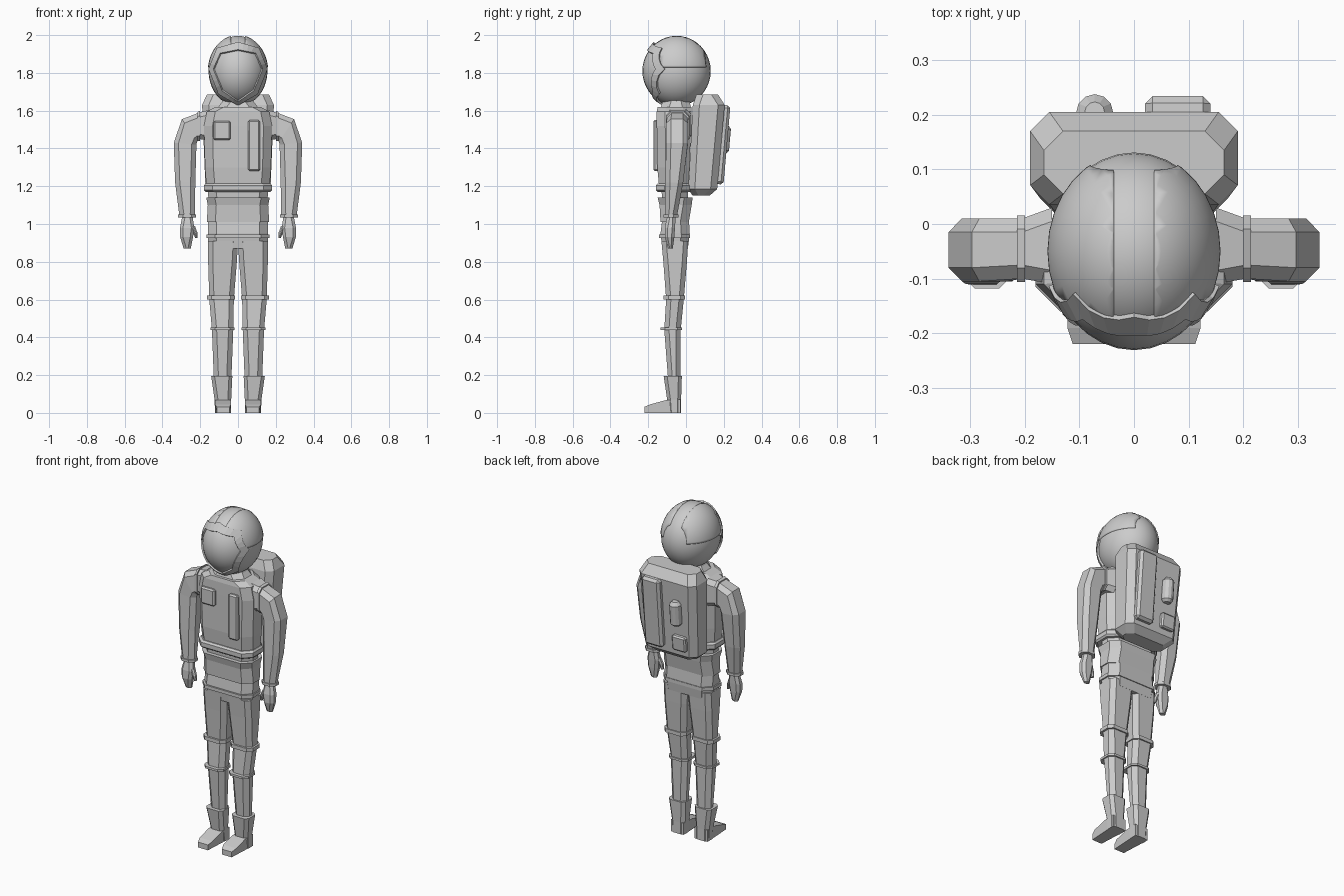
import bpy, bmesh, math
from mathutils import Vector

if "Cube" in bpy.data.objects:
    bpy.data.objects.remove(bpy.data.objects["Cube"])

grey = bpy.data.materials.new("suit_grey")
grey.diffuse_color = (0.6, 0.6, 0.6, 1)
grey.use_nodes = True
grey.node_tree.nodes["Principled BSDF"].inputs["Base Color"].default_value = grey.diffuse_color
HEAD = Vector((0, -0.05, 1.81))
RAD = Vector((0.156, 0.181, 0.186))


def finish(name, bm, mirror=False, smooth=False):
    bmesh.ops.recalc_face_normals(bm, faces=bm.faces)
    me = bpy.data.meshes.new(name)
    bm.to_mesh(me)
    bm.free()
    ob = bpy.data.objects.new(name, me)
    bpy.context.collection.objects.link(ob)
    me.materials.append(grey)
    for p in me.polygons:
        p.use_smooth = smooth
    if mirror:
        ob.modifiers.new("mirror", 'MIRROR')
    return ob


def skin(bm, rings, caps=True):
    rows = [[bm.verts.new(p) for p in r] for r in rings]
    for a, b in zip(rows, rows[1:]):
        for i in range(len(a)):
            j = (i + 1) % len(a)
            bm.faces.new((a[i], a[j], b[j], b[i]))
    if caps:
        bm.faces.new(rows[0])
        bm.faces.new(rows[-1])


def loft(name, sections, c=0.03, mirror=False):
    """Eight-sided sections: (xa, za, xb, zb, y_front, y_back), xa/za inner and xb/zb outer edge."""
    rings = []
    for xa, za, xb, zb, y0, y1 in sections:
        a, b = Vector((xa, 0, za)), Vector((xb, 0, zb))
        w = (b - a).length
        t = min(c / w, 0.4)
        d = min(c, 0.35 * (y1 - y0))
        shape = [(t, y0), (1 - t, y0), (1, y0 + d), (1, y1 - d),
                 (1 - t, y1), (t, y1), (0, y1 - d), (0, y0 + d)]
        rings.append([a.lerp(b, k) + Vector((0, y, 0)) for k, y in shape])
    bm = bmesh.new()
    skin(bm, rings)
    return finish(name, bm, mirror)


def body(name, rows, c=0.045):
    """Centred loft from (z, half_width, y_front, y_back)."""
    return loft(name, [(-h, z, h, z, y0, y1) for z, h, y0, y1 in rows], c)


def limb(name, rows, c=0.025):
    """Mirrored upright loft from (z, x_inner, x_outer, y_front, y_back)."""
    return loft(name, [(a, z, b, z, y0, y1) for z, a, b, y0, y1 in rows], c, True)


def plate(name, loc, size, tilt=0.0, bevel=0.008):
    bm = bmesh.new()
    bmesh.ops.create_cube(bm, size=1)
    for v in bm.verts:
        v.co = Vector((v.co.x * size[0], v.co.y * size[1], v.co.z * size[2]))
    bmesh.ops.bevel(bm, geom=bm.edges[:], offset=bevel, segments=1, affect='EDGES')
    ob = finish(name, bm)
    ob.location = loc
    ob.rotation_euler.x = tilt
    return ob


def head_sphere(k):
    bm = bmesh.new()
    bmesh.ops.create_uvsphere(bm, u_segments=32, v_segments=20, radius=1)
    for v in bm.verts:
        v.co = HEAD + Vector((v.co.x * RAD.x, v.co.y * RAD.y, v.co.z * RAD.z)) * k
    return bm


# Helmet globe
finish("helmet_globe", head_sphere(1.0), smooth=True)

# Raised side shells, cut cleanly from the globe
bm = head_sphere(1.025)
for co, no in [((0, 0, 1.83), (0, 0, -1)), ((0.038, 0, 0), (-1, 0, 0)),
               ((0, -0.12, 1.81), (0, -0.9, -0.4)), ((0, 0.1, 1.9), (0, 0.85, 0.1))]:
    bmesh.ops.bisect_plane(bm, geom=bm.verts[:] + bm.edges[:] + bm.faces[:],
                           plane_co=co, plane_no=no, clear_outer=True)
shell = finish("helmet_side_shell", bm, mirror=True, smooth=True)
sol = shell.modifiers.new("thickness", 'SOLIDIFY')
sol.thickness, sol.offset = 0.01, -1
for e in shell.data.edges:
    e.use_edge_sharp = False

# Visor frame following the globe
inner = [(0, .108), (.09, .09), (.125, .01), (.08, -.10), (0, -.155)]
outer = [(0, .145), (.105, .115), (.147, .01), (.098, -.115), (0, -.172)]


def loop(pts, k):
    pts = pts + [(-x, z) for x, z in pts[-2:0:-1]]
    out = []
    for i, p in enumerate(pts):
        q = pts[(i + 1) % len(pts)]
        for s in range(4):
            x = p[0] + (q[0] - p[0]) * s / 4
            z = p[1] + (q[1] - p[1]) * s / 4
            y = -RAD.y * math.sqrt(max(0, 1 - (x / RAD.x) ** 2 - (z / RAD.z) ** 2))
            out.append(HEAD + Vector((x, y, z)) * k)
    return out


bm = bmesh.new()
skin(bm, [loop(inner, .98), loop(inner, 1.05), loop(outer, 1.065), loop(outer, .98)], caps=False)
finish("visor_frame", bm)

# Collar and upper body
body("collar", [(1.60, .12, -.14, .03), (1.645, .085, -.125, .02), (1.68, .07, -.11, .01)])
body("torso", [(1.17, .165, -.14, .015), (1.30, .175, -.152, .02), (1.52, .18, -.155, .025),
               (1.595, .165, -.155, .03), (1.62, .12, -.15, .03)])
body("torso_hem", [(1.17, .172, -.15, .02), (1.18, .18, -.16, .025),
                   (1.205, .18, -.16, .025), (1.215, .172, -.15, .02)])
body("waist", [(1.10, .155, -.125, .01), (1.19, .16, -.13, .01)])
body("belt", [(1.01, .165, -.135, .015), (1.10, .16, -.14, .03), (1.14, .168, -.15, .035)])
body("hips", [(.87, .155, -.125, .01), (.95, .16, -.135, .02), (1.03, .158, -.125, .015)])
body("hip_ring", [(.925, .167, -.143, .022), (.945, .167, -.143, .022)])

# Chest plates
plate("chest_panel", (-.085, -.155, 1.495), (.092, .036, .10))
plate("chest_strip", (.085, -.155, 1.415), (.062, .036, .27))

# Arms
loft("arm", [(.15, 1.44, .15, 1.605, -.11, .03), (.205, 1.45, .205, 1.59, -.10, .01),
             (.217, 1.435, .297, 1.555, -.105, .01), (.22, 1.42, .34, 1.43, -.105, .01),
             (.226, 1.22, .333, 1.22, -.11, -.015), (.228, 1.04, .31, 1.04, -.112, -.048)],
     0.025, True)
loft("shoulder_ring", [(.20, 1.44, .20, 1.60, -.106, .016), (.214, 1.44, .214, 1.593, -.106, .016)],
     0.025, True)
limb("wrist_ring", [(1.035, .222, .317, -.118, -.04), (1.05, .222, .317, -.118, -.04)])

# Gloves
limb("hand", [(1.04, .24, .295, -.10, -.055), (.98, .232, .307, -.112, -.058),
              (.93, .238, .306, -.112, -.062), (.87, .25, .288, -.095, -.07)], 0.015)
limb("thumb", [(.99, .228, .25, -.10, -.07), (.955, .215, .238, -.105, -.075),
               (.925, .213, .226, -.10, -.08)], 0.008)

# Legs with rings
limb("leg", [(.91, .0, .158, -.13, .012), (.80, .006, .158, -.12, .005),
             (.60, .022, .152, -.105, -.012), (.44, .025, .138, -.115, -.028),
             (.18, .035, .128, -.095, -.03)])
limb("thigh_ring", [(.60, .016, .164, -.118, -.004), (.622, .016, .164, -.118, -.004)])
limb("knee_ring", [(.44, .018, .146, -.135, -.02), (.453, .018, .146, -.135, -.02)])

# Boots
limb("boot_shaft", [(.0, .036, .122, -.095, -.026), (.07, .036, .124, -.1, -.026),
                    (.195, .03, .142, -.118, -.022)], 0.018)
bm = bmesh.new()
side = [(-.03, 0), (-.03, .07), (-.105, .068), (-.19, .045), (-.22, .032), (-.22, 0)]
skin(bm, [[(x + s * (.01 if y < -.2 else 0), y, z) for y, z in side]
          for x, s in ((.036, 1), (.122, -1))])
finish("boot_foot", bm, mirror=True)

# Backpack and its fittings
body("backpack", [(1.15, .135, .035, .125), (1.185, .172, .012, .165),
                  (1.63, .19, .036, .205), (1.685, .165, .055, .17)], 0.035)
TILT = -0.088
plate("backpack_long_plate", (.08, .192, 1.42), (.12, .05, .42), TILT, 0.014)
plate("backpack_small_plate", (-.085, .175, 1.265), (.09, .04, .09), TILT, 0.008)
bm = bmesh.new()
tank = [(-.075, .02), (-.06, .034), (.055, .034), (.075, .018)]
skin(bm, [[(r * math.cos(i * math.tau / 12), r * math.sin(i * math.tau / 12), z)
           for i in range(12)] for z, r in tank])
cyl = finish("backpack_tank", bm)
cyl.location = (-.072, .199, 1.45)
cyl.rotation_euler.x = TILT
